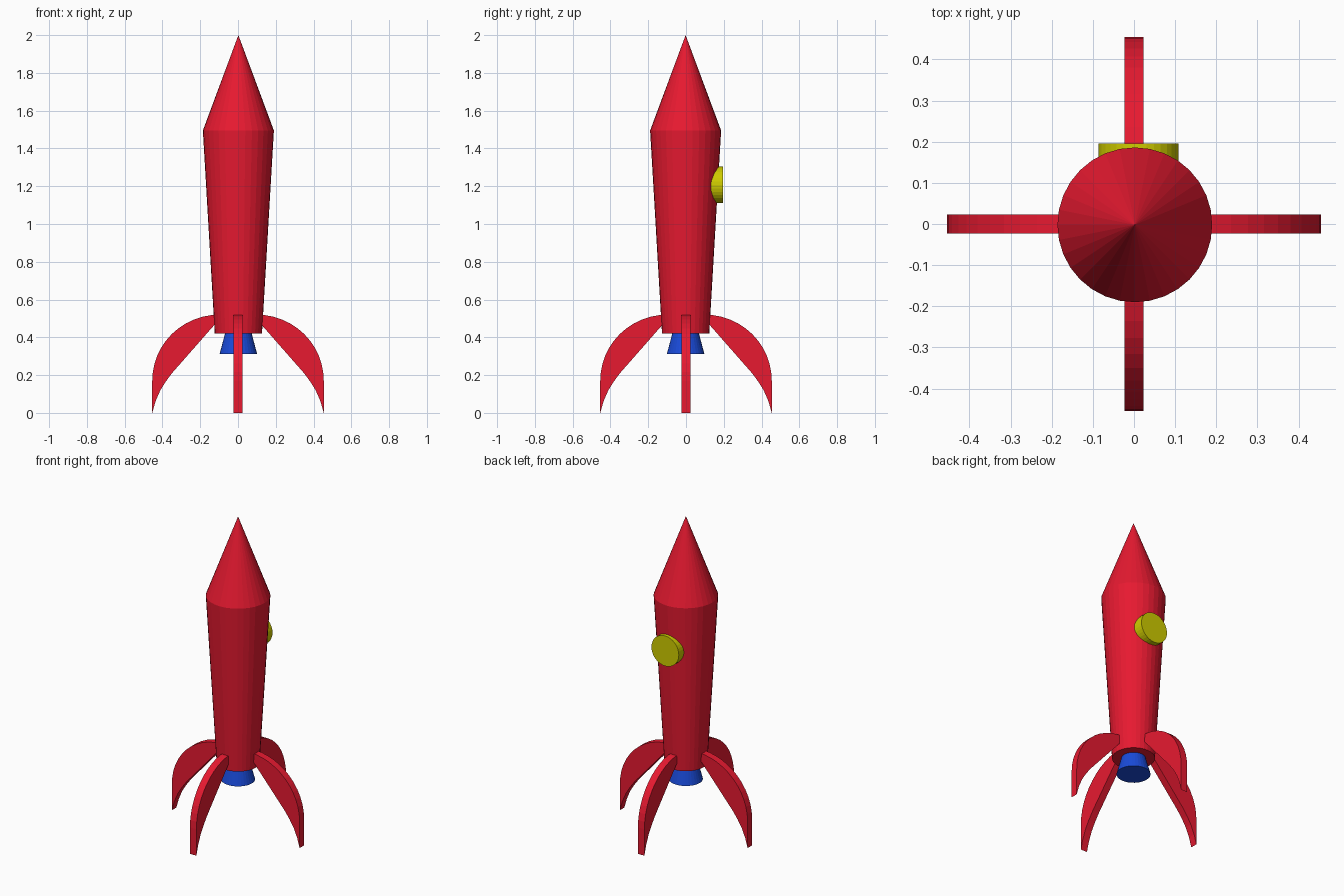
import bpy, bmesh
from math import cos, sin, pi, radians
from mathutils import Matrix, Vector

if "Cube" in bpy.data.objects:
    bpy.data.objects.remove(bpy.data.objects["Cube"])


def material(name, color):
    m = bpy.data.materials.new(name)
    m.diffuse_color = (*color, 1)
    m.use_nodes = True
    m.node_tree.nodes["Principled BSDF"].inputs["Base Color"].default_value = m.diffuse_color
    return m


RED = material("red", (0.80, 0.01, 0.03))
BLUE = material("blue", (0.01, 0.07, 0.70))
YELLOW = material("yellow", (0.62, 0.60, 0.0))


def finish(name, bm, mat):
    bmesh.ops.recalc_face_normals(bm, faces=bm.faces)
    mesh = bpy.data.meshes.new(name)
    bm.to_mesh(mesh)
    bm.free()
    mesh.materials.append(mat)
    ob = bpy.data.objects.new(name, mesh)
    bpy.context.collection.objects.link(ob)
    return ob


def frustum(name, mat, r1, r2, z1, z2, bottom=True, top=True):
    bm = bmesh.new()
    bmesh.ops.create_cone(bm, cap_ends=True, segments=32, radius1=r1, radius2=r2,
                          depth=z2 - z1,
                          matrix=Matrix.Translation((CX, CY, (z1 + z2) / 2)))
    return finish(name, bm, mat)


CX, CY = 0.002, -0.002

# Tapered hull with pointed nose
bm = bmesh.new()
rings = []
for r, z in ((0.125, 0.42), (0.188, 1.495)):
    rings.append([bm.verts.new((CX + r * cos(2 * pi * i / 32),
                                CY + r * sin(2 * pi * i / 32), z)) for i in range(32)])
tip = bm.verts.new((CX, CY, 2.0))
bm.faces.new(rings[0])
for i in range(32):
    j = (i + 1) % 32
    bm.faces.new((rings[0][i], rings[0][j], rings[1][j], rings[1][i]))
    bm.faces.new((rings[1][i], rings[1][j], tip))
finish("hull", bm, RED)

# Engine nozzle
frustum("nozzle", BLUE, 0.099, 0.070, 0.313, 0.422)

# Round window on the back
bm = bmesh.new()
bmesh.ops.create_cone(bm, cap_ends=True, segments=32, radius1=0.097, radius2=0.097, depth=0.075,
                      matrix=Matrix.Translation((0.011, 0.1585, 1.207))
                      @ Matrix.Rotation(radians(90), 4, 'X'))
finish("window", bm, YELLOW)

# Four curved landing fins: quarter-round outer edge, hooked inner edge
outer = [(0.10 + 0.354 * sin(a), 0.17 + 0.35 * cos(a))
         for a in (i * pi / 24 for i in range(13))]
inner = [(0.454, 0.0), (0.437, 0.06), (0.412, 0.118), (0.383, 0.165), (0.348, 0.212)]
profile = outer + inner + [(0.095, 0.50)]
for k, side in enumerate(("right", "back", "left", "front")):
    bm = bmesh.new()
    face = bm.faces.new([bm.verts.new((x, -0.0235, z)) for x, z in profile])
    ext = bmesh.ops.extrude_face_region(bm, geom=[face], use_keep_orig=True)
    moved = [v for v in ext["geom"] if isinstance(v, bmesh.types.BMVert)]
    bmesh.ops.translate(bm, verts=moved, vec=Vector((0, 0.046, 0)))
    bmesh.ops.rotate(bm, verts=bm.verts, cent=(0, 0, 0),
                     matrix=Matrix.Rotation(k * pi / 2, 3, 'Z'))
    finish(side + "_fin", bm, RED)
